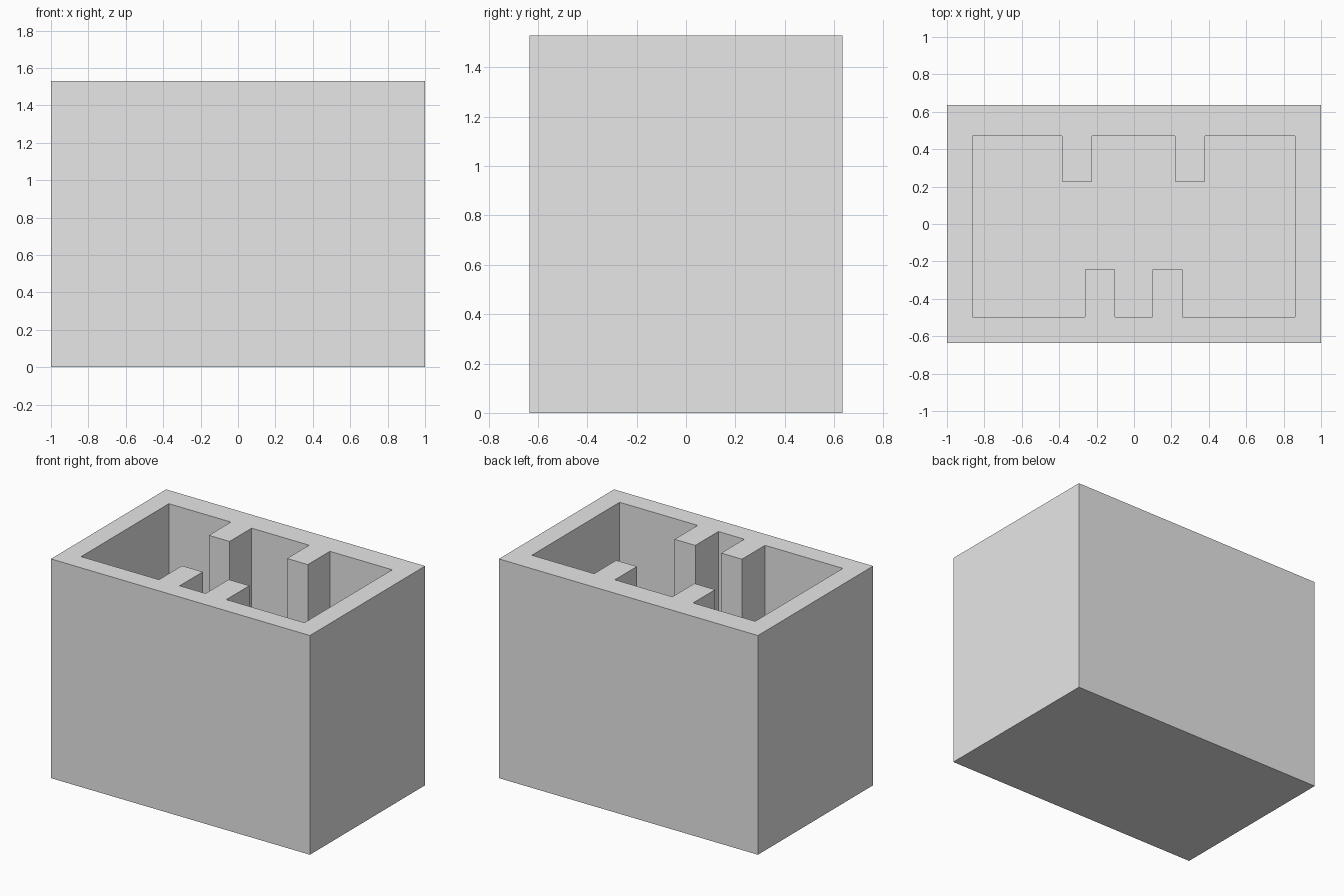
import bpy
import bmesh

cube = bpy.data.objects.get("Cube")
if cube:
    bpy.data.objects.remove(cube, do_unlink=True)

HEIGHT = 1.53
FLOOR = 0.14
HALF_X, HALF_Y = 1.0, 0.635
LEFT, RIGHT, FRONT, BACK = -0.863, 0.861, -0.497, 0.47

grey = bpy.data.materials.new("light grey")
grey.use_nodes = True
grey.diffuse_color = (0.8, 0.8, 0.8, 1)
grey.node_tree.nodes["Principled BSDF"].inputs["Base Color"].default_value = (0.8, 0.8, 0.8, 1)


def notches(wall_y, tip_y, spans):
    """Outline points of the ribs that stand out from one long wall."""
    points = []
    for start, end in spans:
        points += [(start, wall_y), (start, tip_y), (end, tip_y), (end, wall_y)]
    return points


def prism(name, outline, bottom, top):
    """Extrude a flat outline into a closed solid."""
    bm = bmesh.new()
    base = bm.faces.new([bm.verts.new((x, y, bottom)) for x, y in outline])
    result = bmesh.ops.extrude_face_region(bm, geom=[base], use_keep_orig=True)
    moved = [v for v in result["geom"] if isinstance(v, bmesh.types.BMVert)]
    bmesh.ops.translate(bm, verts=moved, vec=(0, 0, top - bottom))
    bmesh.ops.recalc_face_normals(bm, faces=bm.faces)
    mesh = bpy.data.meshes.new(name)
    bm.to_mesh(mesh)
    bm.free()
    mesh.materials.append(grey)
    obj = bpy.data.objects.new(name, mesh)
    bpy.context.collection.objects.link(obj)
    return obj


# Outer block
box = prism("ribbed_box", [(-HALF_X, -HALF_Y), (HALF_X, -HALF_Y),
                           (HALF_X, HALF_Y), (-HALF_X, HALF_Y)], 0, HEIGHT)

# Cavity with two ribs on the front wall and two on the back wall
outline = [(LEFT, FRONT)]
outline += notches(FRONT, -0.243, [(-0.262, -0.102), (0.098, 0.258)])
outline += [(RIGHT, FRONT), (RIGHT, BACK)]
outline += notches(BACK, 0.227, [(0.38, 0.22), (-0.224, -0.384)])
outline += [(LEFT, BACK)]
cavity = prism("cavity_cutter", outline, FLOOR, HEIGHT + 0.2)
cavity.hide_render = True
cavity.hide_viewport = True
cavity.display_type = 'WIRE'

# Hollow out the block
cut = box.modifiers.new("hollow", 'BOOLEAN')
cut.operation = 'DIFFERENCE'
cut.solver = 'EXACT'
cut.object = cavity

# Bake the cut and drop the helper
bpy.context.view_layer.update()
depsgraph = bpy.context.evaluated_depsgraph_get()
hollow = bpy.data.meshes.new_from_object(box.evaluated_get(depsgraph))
box.modifiers.clear()
box.data = hollow
bpy.data.objects.remove(cavity, do_unlink=True)
